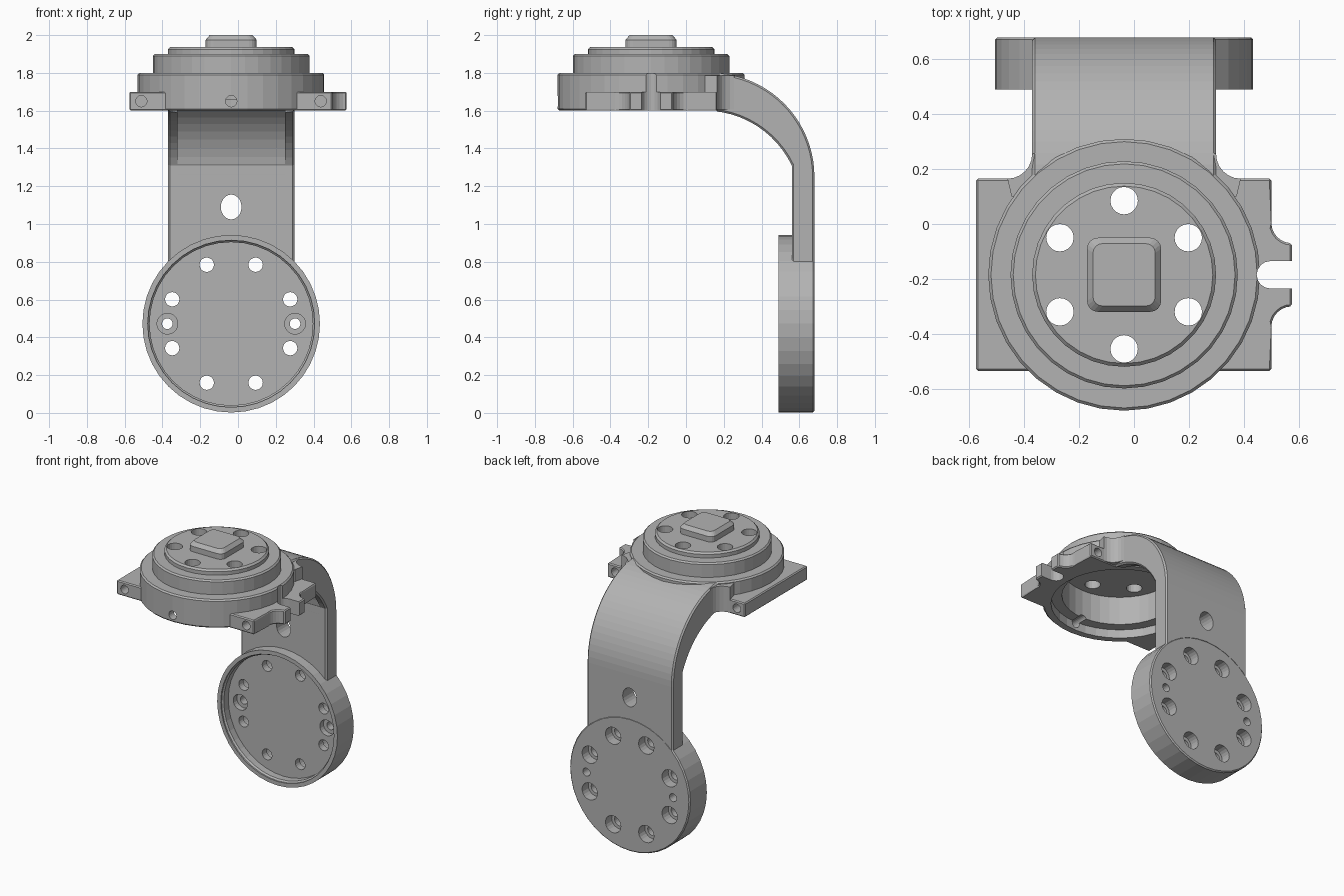
import bpy, bmesh
from math import cos, sin, pi, radians

if "Cube" in bpy.data.objects:
    bpy.data.objects.remove(bpy.data.objects["Cube"], do_unlink=True)

grey = bpy.data.materials.new("machined_grey")
grey.use_nodes = True
COLOUR = (0.45, 0.45, 0.45, 1)
grey.diffuse_color = COLOUR
grey.node_tree.nodes["Principled BSDF"].inputs["Base Color"].default_value = COLOUR

CX, HY, DZ = -0.036, -0.185, 0.472   # shared centre line, housing y, disc z
AXES = {"X": lambda a, b, c: (c, a, b),
        "Y": lambda a, b, c: (a, c, b),
        "Z": lambda a, b, c: (a, b, c)}


def arc(cx, cy, r, start, end, n):
    steps = [radians(start + (end - start) * i / n) for i in range(n + 1)]
    return [(cx + r * cos(t), cy + r * sin(t)) for t in steps]


def circle(r=1, n=36):
    return arc(0, 0, r, 0, 360, n)[:-1]


def loft(name, outline, levels, axis="Z", centre=(0, 0)):
    """Stack scaled copies of an outline along an axis; levels are (height, scale)."""
    bm = bmesh.new()
    rings = [[bm.verts.new(AXES[axis](centre[0] + a * s, centre[1] + b * s, h))
              for a, b in outline] for h, s in levels]
    n = len(outline)
    for low, high in zip(rings, rings[1:]):
        for i in range(n):
            j = (i + 1) % n
            bm.faces.new((low[i], low[j], high[j], high[i]))
    bm.faces.new(rings[0])
    bm.faces.new(rings[-1])
    bmesh.ops.recalc_face_normals(bm, faces=bm.faces)
    mesh = bpy.data.meshes.new(name)
    bm.to_mesh(mesh)
    bm.free()
    mesh.materials.append(grey)
    obj = bpy.data.objects.new(name, mesh)
    bpy.context.collection.objects.link(obj)
    return obj


def apply(obj, mod):
    bpy.context.view_layer.objects.active = obj
    bpy.ops.object.modifier_apply(modifier=mod.name)


def combine(obj, others, operation="DIFFERENCE"):
    for other in others:
        mod = obj.modifiers.new("join", "BOOLEAN")
        mod.operation, mod.solver, mod.object = operation, "EXACT", other
        apply(obj, mod)
        bpy.data.objects.remove(other, do_unlink=True)


def chamfer(obj, width):
    mod = obj.modifiers.new("chamfer", "BEVEL")
    mod.width, mod.segments, mod.limit_method = width, 1, "ANGLE"
    mod.angle_limit = radians(50)
    apply(obj, mod)


def hole(r, start, end, axis, centre, n=20):
    return loft("cutter", circle(r, n), [(start, 1), (end, 1)], axis, centre)


# Stepped round housing
housing = loft("housing", circle(), [
    (1.6, .485), (1.61, .495), (1.79, .495), (1.8, .485), (1.8, .414),
    (1.89, .414), (1.9, .404), (1.9, .335), (1.925, .335), (1.937, .323)],
    centre=(CX, HY))

# Side flange with two prongs on the left
half = [(.5, .35), (.5, .19)] + arc(.575, .19, .075, 180, 270, 6) + [(.575, .05)]
half[-2] = (.575, .115)
right_edge = [(x, HY + y) for x, y in half] + [(x, HY - y) for x, y in reversed(half)]
flange = loft("flange", right_edge + [(-.575, HY - .35), (-.575, HY + .35)],
              [(1.6, 1), (1.7, 1)])
chamfer(flange, .007)
combine(housing, [flange], "UNION")

# Hollow underside, slot, bolt holes and pin holes
slot = [(.7, -.05), (.7, .05)] + arc(.497, 0, .05, 90, 270, 8)
cuts = [loft("cutter", circle(), [(1.5, .44), (1.66, .44), (1.66, .37), (1.86, .37)],
             centre=(CX, HY)),
        loft("cutter", slot, [(1.5, 1), (1.85, 1)], centre=(0, HY)),
        hole(.03, -.8, -.55, "Y", (CX, 1.65))]
for i in range(6):
    t = radians(30 + 60 * i)
    cuts.append(hole(.05, 1.8, 2.1, "Z", (CX + .27 * cos(t), HY + .27 * sin(t))))
for x in (-.512, .438):
    cuts.append(hole(.03, -.6, -.44, "Y", (x, 1.65)))
    cuts.append(hole(.03, .07, .3, "Y", (x, 1.65)))
combine(housing, cuts)

# Square drive boss on top
corners = []
for k, (sx, sy) in enumerate([(1, 1), (-1, 1), (-1, -1), (1, -1)]):
    corners += arc(sx * .095, sy * .095, .04, 90 * k, 90 * k + 90, 4)
loft("drive_boss", corners, [(1.93, 1), (1.975, 1), (2.0, .84)], centre=(CX, HY))

# Curved arm
profile = ([(.05, 1.8)] + arc(.13, 1.25, .55, 90, 0, 20) + [(.68, .5), (.56, .5)]
           + arc(.1, 1.09, .51, 25.6, 90, 12) + [(.05, 1.6)])
arm = loft("curved_arm", profile, [(CX - .335, 1), (CX + .335, 1)], "X")
chamfer(arm, .01)
pocket = arc(.13, 1.26, .43, 90, 0, 14) + [(.13, 1.26)]
combine(arm, [
    loft("cutter", pocket, [(CX - .285, 1), (CX + .285, 1)], "X"),
    loft("cutter", circle(), [(1.5, .48), (1.85, .48)], centre=(CX, HY)),
    loft("cutter", circle(), [(.4, .465), (.8, .465)], "Y", (CX, DZ)),
    loft("cutter", [(a, b * 1.2) for a, b in circle(.055, 20)],
         [(.4, 1), (.8, 1)], "Y", (CX, 1.09))])

# Fillets where the arm meets the housing
for name, s in (("left_fillet", 1), ("right_fillet", -1)):
    edge = [(.32, .26)] + arc(.425, .255, .09, 180, 270, 6) + [(.41, .1), (.32, .1)]
    loft(name, [(CX + s * a, b) for a, b in edge], [(1.605, 1), (1.785, 1)])

# Mounting disc with shallow front recess and counterbored holes
disc = loft("mounting_disc", circle(.47, 40),
            [(.49, 1), (.672, 1), (.68, .983)], "Y", (CX, DZ))
cuts = [loft("cutter", circle(1, 40), [(.4, .442), (.5, .442), (.51, .432), (.56, .432)],
             "Y", (CX, DZ))]
for i in range(8):
    t = radians(22.5 + 45 * i)
    spot = (CX + .338 * cos(t), DZ + .338 * sin(t))
    cuts.append(loft("cutter", circle(1, 20),
                     [(.5, .038), (.61, .038), (.61, .06), (.75, .06)], "Y", spot))
for s in (-1, 1):
    cuts.append(loft("cutter", circle(1, 20),
                     [(.5, .055), (.6, .055), (.6, .028), (.75, .028)],
                     "Y", (CX + s * .338, DZ)))
combine(disc, cuts)
